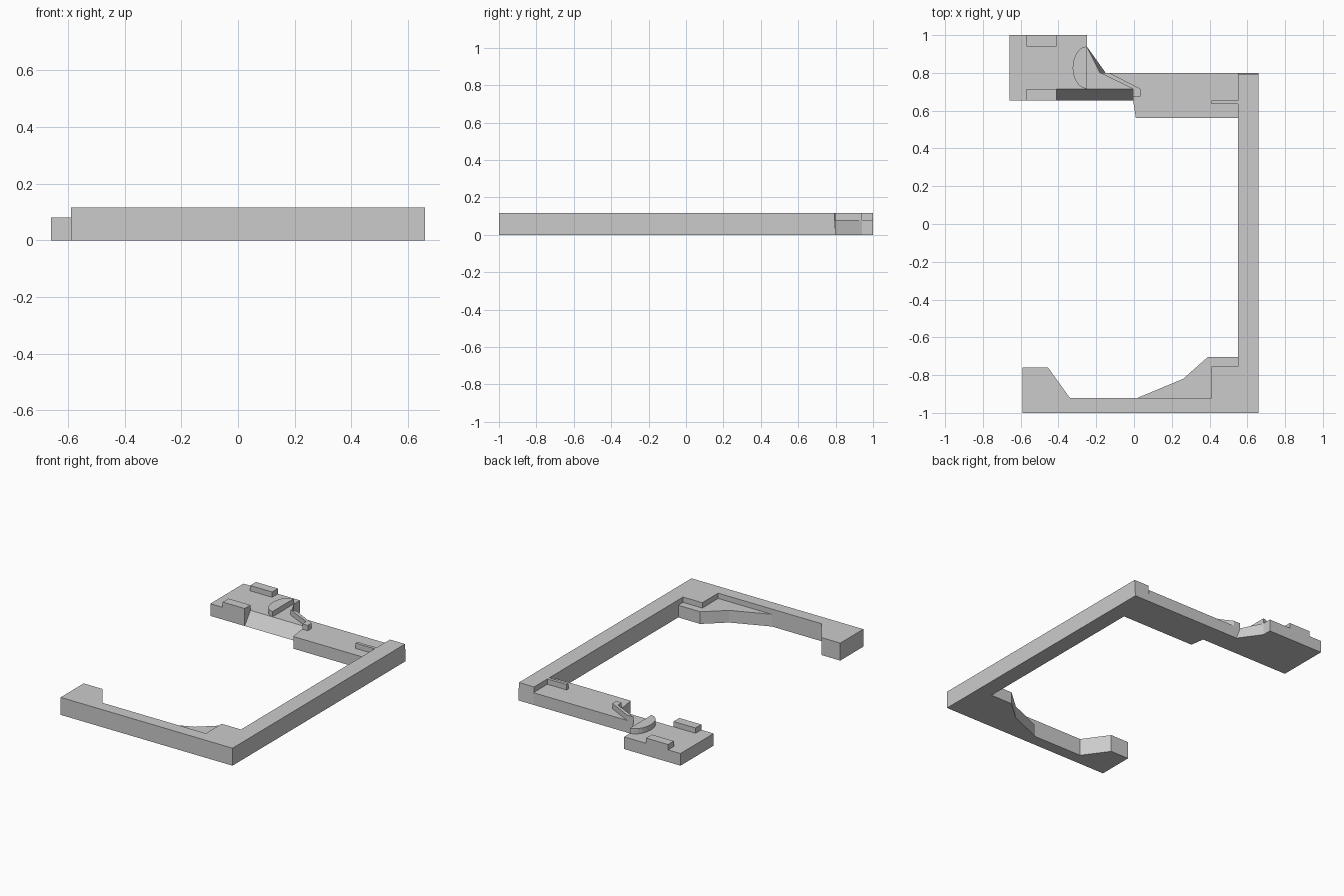
import bpy, bmesh, math

cube = bpy.data.objects.get("Cube")
if cube:
    bpy.data.objects.remove(cube, do_unlink=True)

grey = bpy.data.materials.new("plain grey")
grey.use_nodes = True
grey.diffuse_color = (0.6, 0.6, 0.6, 1)
grey.node_tree.nodes["Principled BSDF"].inputs["Base Color"].default_value = (0.6, 0.6, 0.6, 1)

LOW, HIGH = 0.08, 0.115


def prism(name, base, z0, z1, top=None):
    """Solid between a base outline and a matching top outline."""
    bm = bmesh.new()
    lower = [bm.verts.new((x, y, z0)) for x, y in base]
    upper = [bm.verts.new((x, y, z1)) for x, y in (top or base)]
    bm.faces.new(lower[::-1])
    bm.faces.new(upper)
    n = len(base)
    for i in range(n):
        j = (i + 1) % n
        bm.faces.new((lower[i], lower[j], upper[j], upper[i]))
    bmesh.ops.remove_doubles(bm, verts=bm.verts[:], dist=0.0001)
    bmesh.ops.recalc_face_normals(bm, faces=bm.faces[:])
    mesh = bpy.data.meshes.new(name)
    bm.to_mesh(mesh)
    bm.free()
    mesh.materials.append(grey)
    obj = bpy.data.objects.new(name, mesh)
    bpy.context.collection.objects.link(obj)
    return obj


def block(name, x0, x1, y0, y1):
    return prism(name, [(x0, y0), (x1, y0), (x1, y1), (x0, y1)], LOW, HIGH)


# Tall frame: front bar with end tab, and the long side bar
frame = [(-.59, -1), (.66, -1), (.66, .8), (.55, .8), (.55, -.755), (.41, -.755),
         (.41, -.92), (-.34, -.92), (-.455, -.76), (-.59, -.76)]
frame_top = [(x, .793 if y == .8 else y) for x, y in frame]
prism("main_frame", frame, 0, HIGH, frame_top)

# Lower ledge inside the front corner
prism("corner_ledge", [(.02, -.92), (.41, -.92), (.41, -.755), (.55, -.755),
                       (.55, -.705), (.39, -.705), (.26, -.82)], 0, LOW)

# Back plate with a sloped front edge and a slanted notch wall
start = [(-.66, .655), (-.41, .655)]
end = [(.01, .56), (.55, .56), (.55, .8)]
rim = [(-.25, .94), (-.25, 1), (-.66, 1)]
prism("back_plate",
      start + [(-.41, .655), (-.005, .655), (-.005, .655)] + end + [(-.15, .8)] + rim, 0, LOW,
      start + [(-.41, .715), (-.005, .715), (-.005, .655)] + end + [(-.18, .8)] + rim)

# Raised guides on the plate
block("front_guide_block", -.57, -.41, .655, .715)
block("back_guide_block", -.57, -.41, .94, 1)
block("side_rail", .41, .55, .635, .655)

# Half-round stop
arc = [math.pi * (0.5 + i / 10) for i in range(11)]
prism("half_round_stop", [(-.25 + .075 * math.cos(a), .828 + .112 * math.sin(a)) for a in arc],
      LOW, HIGH)

# Diagonal rail with a square end
prism("diagonal_rail", [(-.18, .8), (-.005, .715), (-.005, .675), (.035, .675),
                        (.035, .715), (-.13, .8)], LOW, HIGH)
